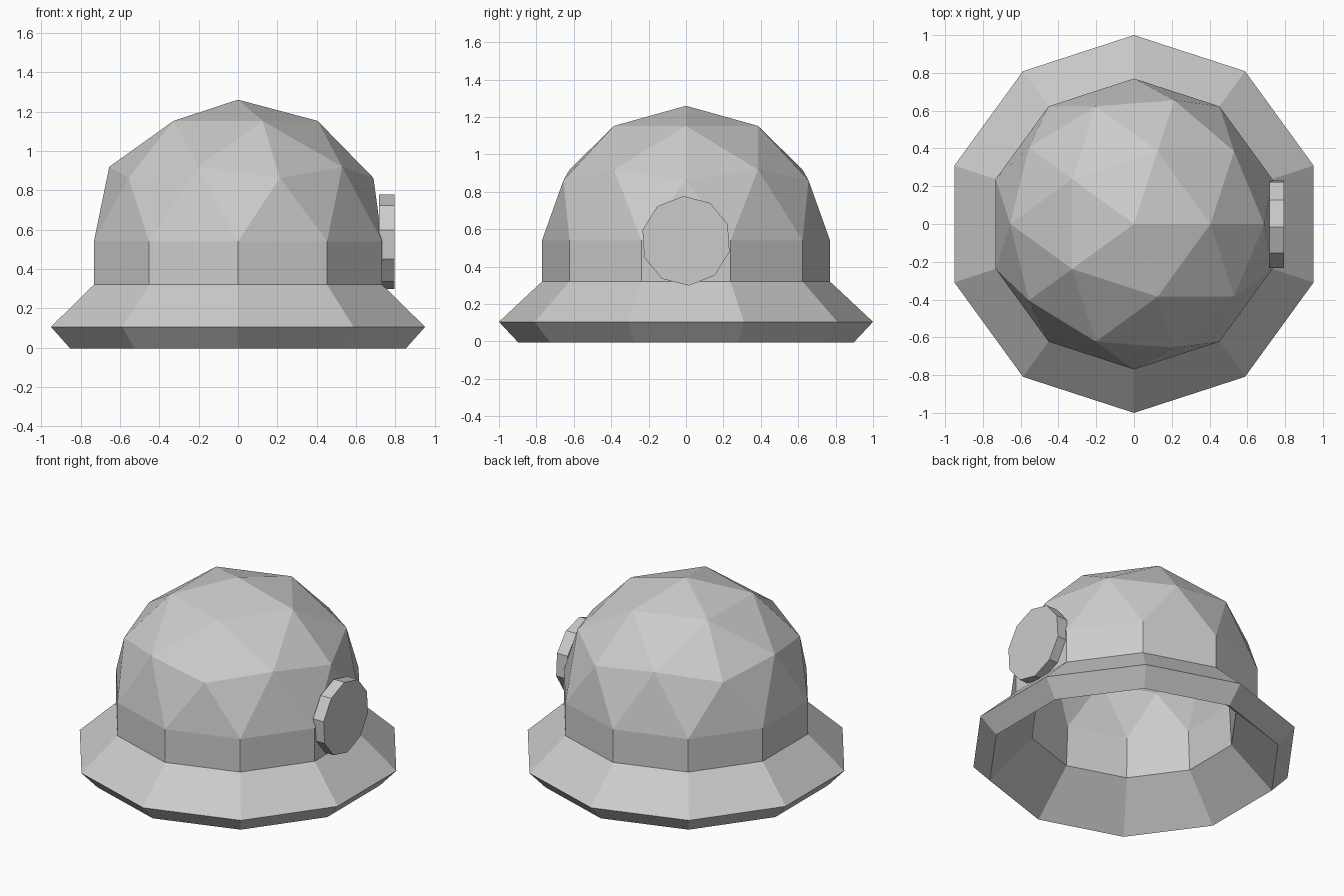
import bpy, bmesh, math
from mathutils import Matrix

if "Cube" in bpy.data.objects:
    bpy.data.objects.remove(bpy.data.objects["Cube"])


def add_object(name, bm):
    mesh = bpy.data.meshes.new(name)
    bm.to_mesh(mesh)
    bm.free()
    obj = bpy.data.objects.new(name, mesh)
    bpy.context.collection.objects.link(obj)
    return obj


# Helmet shell: upper half of a low-poly icosphere
RADIUS, HEIGHT, EQUATOR = 0.77, 0.72, 0.54
bm = bmesh.new()
bmesh.ops.create_icosphere(bm, subdivisions=2, radius=1.0)
bmesh.ops.delete(bm, geom=[v for v in bm.verts if v.co.z < -0.01], context='VERTS')
for v in bm.verts:
    v.co = (v.co.x * RADIUS, v.co.y * RADIUS, v.co.z * HEIGHT + EQUATOR)

# Extend the open edge down into a straight wall and a flared brim
for r, z in [(RADIUS, 0.32), (1.0, 0.105)]:
    rim = [e for e in bm.edges if e.is_boundary]
    new = bmesh.ops.extrude_edge_only(bm, edges=rim)['geom']
    for v in (g for g in new if isinstance(g, bmesh.types.BMVert)):
        a = math.atan2(v.co.y, v.co.x)
        v.co = (r * math.cos(a), r * math.sin(a), z)
bmesh.ops.recalc_face_normals(bm, faces=bm.faces)
if max(bm.faces, key=lambda f: f.calc_center_median().z).normal.z < 0:
    bmesh.ops.reverse_faces(bm, faces=bm.faces)
shell = add_object("helmet_shell", bm)

# Shell thickness, grown inwards
solid = shell.modifiers.new("thickness", 'SOLIDIFY')
solid.thickness = 0.15
solid.offset = -1

# Round side disc
bm = bmesh.new()
bmesh.ops.create_cone(bm, cap_ends=True, segments=10, radius1=0.24, radius2=0.24,
                      depth=0.078,
                      matrix=Matrix.Translation((0.756, 0, 0.538))
                      @ Matrix.Rotation(math.radians(3.7), 4, 'X')
                      @ Matrix.Rotation(math.radians(90), 4, 'Y')
                      @ Matrix.Rotation(math.radians(90), 4, 'Z'))
add_object("side_disc", bm)
